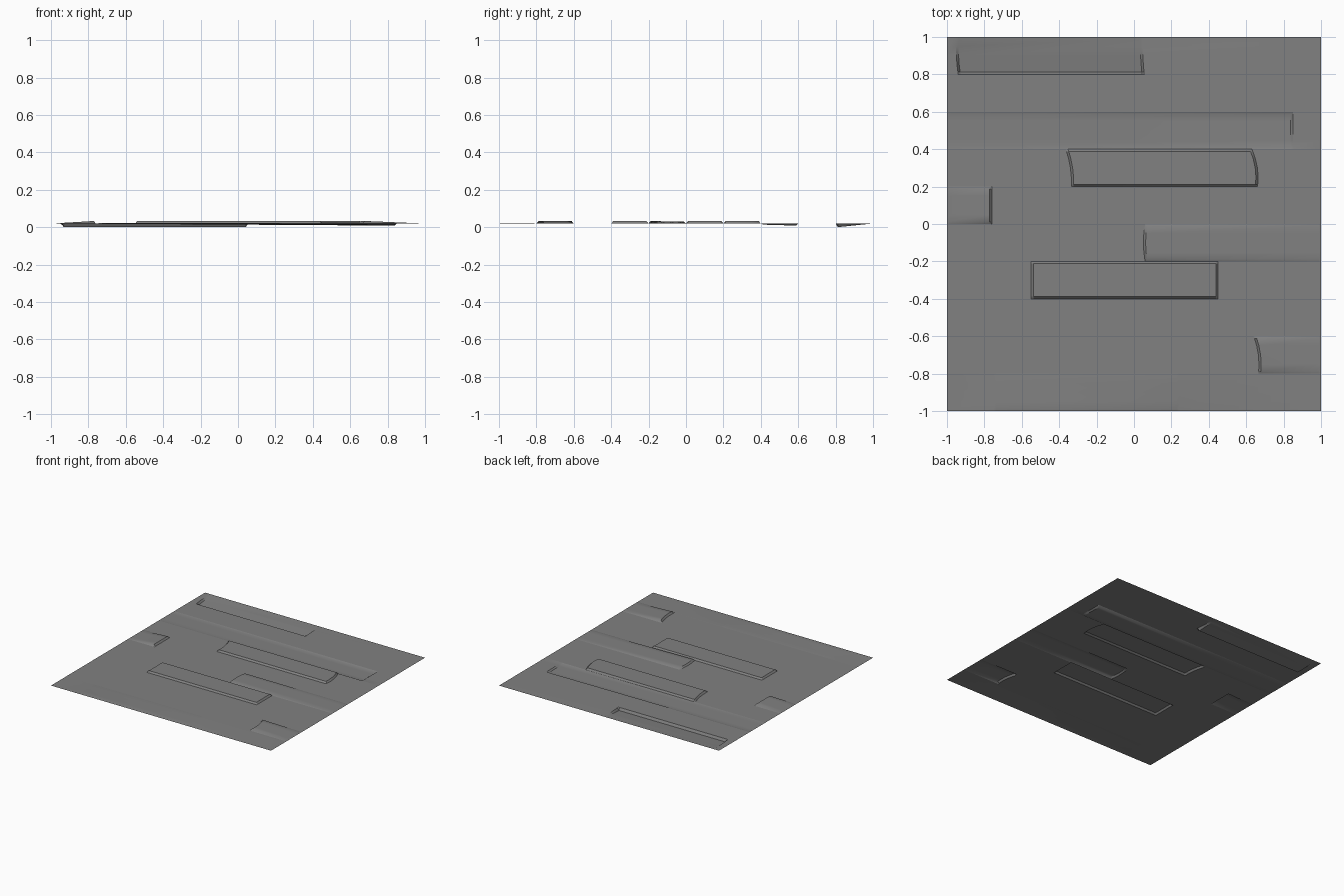
import bpy, bmesh, math

if "Cube" in bpy.data.objects:
    bpy.data.objects.remove(bpy.data.objects["Cube"])

BASE = 0.02      # level of the flat floor sheet
BEVEL = 0.012    # width of the sloped edge round each plank

dark = bpy.data.materials.new("dark_grey")
dark.diffuse_color = (0.22, 0.22, 0.22, 1)
dark.use_nodes = True
dark.node_tree.nodes["Principled BSDF"].inputs["Base Color"].default_value = dark.diffuse_color


def make_object(name, bm):
    bmesh.ops.recalc_face_normals(bm, faces=bm.faces)
    if sum(f.normal.z for f in bm.faces) < 0:
        bmesh.ops.reverse_faces(bm, faces=bm.faces)
    mesh = bpy.data.meshes.new(name)
    bm.to_mesh(mesh)
    bm.free()
    mesh.materials.append(dark)
    obj = bpy.data.objects.new(name, mesh)
    bpy.context.collection.objects.link(obj)
    bpy.ops.object.select_all(action='DESELECT')
    obj.select_set(True)
    bpy.context.view_layer.objects.active = obj
    bpy.ops.object.shade_smooth_by_angle(angle=math.radians(30))


def bow(ends, t):
    """Quadratic through the front, middle and back offsets of a plank end."""
    a, b, c = ends
    return a * (1 - t) * (1 - 2 * t) + 4 * b * t * (1 - t) + c * t * (2 * t - 1)


def row_of_floor(name, y0, x0=None, x1=None, heights=None, left=(0, 0, 0), right=(0, 0, 0)):
    """One 0.2 wide strip; heights are front-left, front-right, back-right, back-left."""
    bm = bmesh.new()

    def xs_at(t):
        if heights is None:
            return [-1, 1]
        a, b = x0 + bow(left, t), x1 + bow(right, t)
        cols = [a, a + BEVEL, b - BEVEL, b]
        return ([-1] if x0 > -1 else []) + cols + ([1] if x1 < 1 else [])

    e = BEVEL / 0.2
    ts = [0, e, 0.25, 0.5, 0.75, 1 - e, 1] if heights else [0, 1]
    rows = []
    for t in ts:
        line = []
        for i, x in enumerate(xs_at(t)):
            z = BASE
            if heights and 0 < t < 1:
                k = i - (1 if x0 > -1 else 0)
                if k in (1, 2):
                    fl, fr, br, bl = heights
                    z += (fl * (1 - t) + bl * t) if k == 1 else (fr * (1 - t) + br * t)
            line.append(bm.verts.new((x, y0 + 0.2 * t, z)))
        rows.append(line)
    for lo, hi in zip(rows, rows[1:]):
        for i in range(len(lo) - 1):
            bm.faces.new((lo[i], lo[i + 1], hi[i + 1], hi[i]))
    make_object(name, bm)


H = 0.013
# Plank rows from front to back
row_of_floor("front_plank", -1.0, -0.75, 0.24, (0.003, 0.003, 0.001, 0.001))
row_of_floor("right_raised_plank", -0.8, 0.65, 1, (H, 0, 0, H),
             left=(0.015, 0.015, -0.01))
row_of_floor("flat_row", -0.6)
row_of_floor("flat_raised_plank", -0.4, -0.55, 0.45, (H, H, H, H))
row_of_floor("middle_raised_plank", -0.2, 0.06, 1, (H, 0, 0, H * 0.7),
             left=(0, -0.01, 0))
row_of_floor("left_raised_plank", 0.0, -1, -0.76, (0, H, H, 0))
row_of_floor("bowed_raised_plank", 0.2, -0.34, 0.65, (H, H, H, H),
             left=(0.005, 0.0, -0.025), right=(0.01, 0.01, -0.02))
row_of_floor("sunk_plank", 0.4, -1, 0.85, (0, -0.006, -0.012, 0))
row_of_floor("flat_back_row", 0.6)
row_of_floor("back_sunk_plank", 0.8, -0.94, 0.055, (-0.021, -0.021, 0, 0),
             left=(0, -0.01, -0.01), right=(0, -0.008, -0.01))
